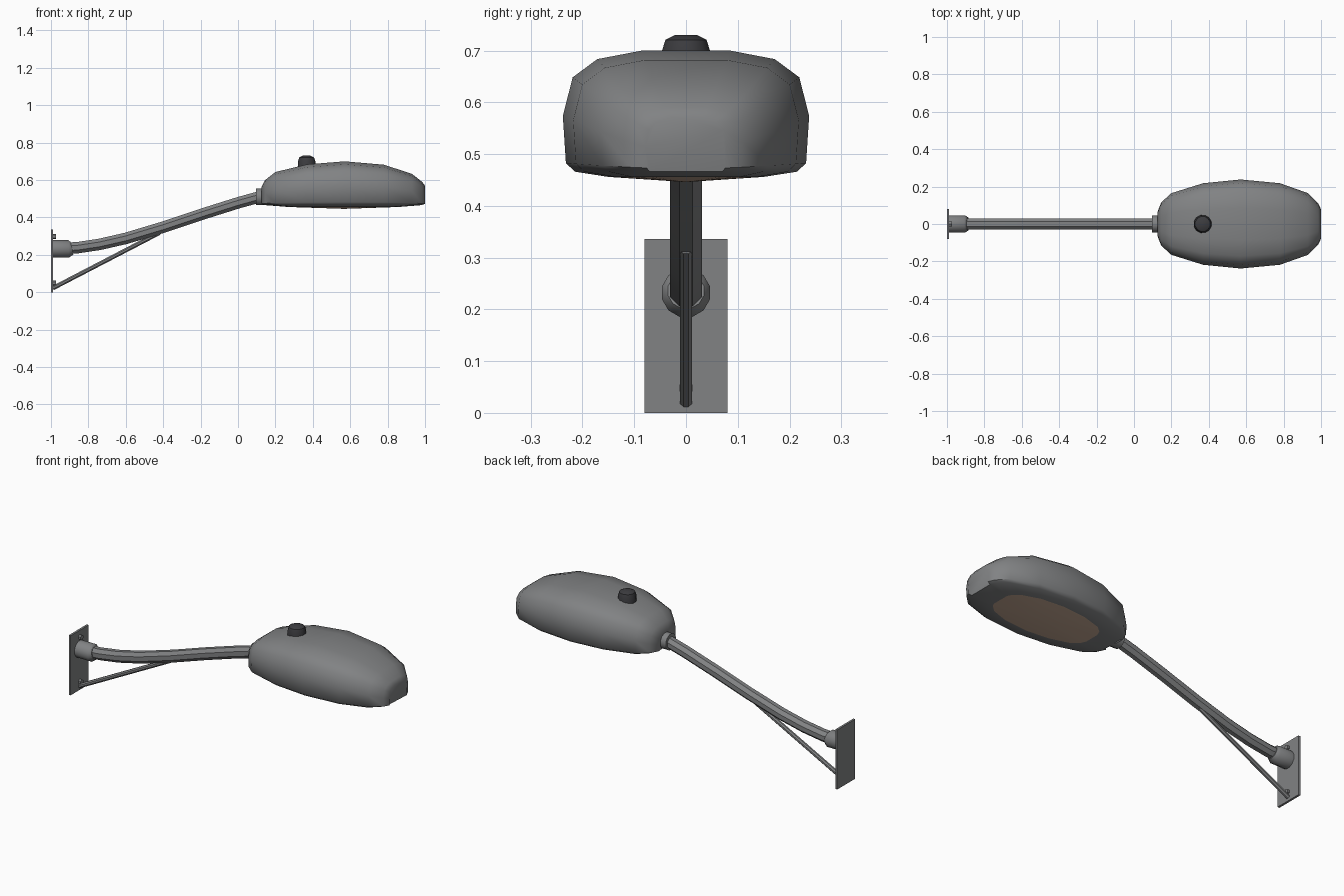
import bpy, bmesh, math
from mathutils import Vector

cube = bpy.data.objects.get("Cube")
if cube:
    bpy.data.objects.remove(cube, do_unlink=True)


def material(name, color):
    m = bpy.data.materials.new(name)
    m.use_nodes = True
    m.diffuse_color = (*color, 1)
    bsdf = next(n for n in m.node_tree.nodes if n.type == 'BSDF_PRINCIPLED')
    bsdf.inputs["Base Color"].default_value = (*color, 1)
    return m


GREY = material("painted grey metal", (0.22, 0.225, 0.23))
DARK = material("dark plastic", (0.045, 0.045, 0.05))
LENS = material("warm lens", (0.55, 0.39, 0.29))


def finish(name, bm, mats, angle=40):
    bmesh.ops.recalc_face_normals(bm, faces=bm.faces)
    mesh = bpy.data.meshes.new(name)
    bm.to_mesh(mesh)
    bm.free()
    for m in mats:
        mesh.materials.append(m)
    ob = bpy.data.objects.new(name, mesh)
    bpy.context.collection.objects.link(ob)
    bpy.ops.object.select_all(action='DESELECT')
    ob.select_set(True)
    bpy.context.view_layer.objects.active = ob
    bpy.ops.object.shade_smooth_by_angle(angle=math.radians(angle))
    return ob


def bridge(bm, a, b, closed=True):
    n = len(a)
    for i in range(n if closed else n - 1):
        j = (i + 1) % n
        bm.faces.new((a[i], a[j], b[j], b[i]))


def tube(name, path, radii, sides, mat, angle=40):
    """Sweep a polygon along points, one radius for each point."""
    bm = bmesh.new()
    pts = [Vector(p) for p in path]
    rings = []
    for i, p in enumerate(pts):
        d = (pts[min(i + 1, len(pts) - 1)] - pts[max(i - 1, 0)]).normalized()
        side = Vector((0, 1, 0)) if abs(d.y) < 0.9 else Vector((1, 0, 0))
        up = d.cross(side).normalized()
        ring = []
        for k in range(sides):
            t = math.tau * (k + 0.5) / sides
            ring.append(bm.verts.new(p + radii[i] * (side * math.cos(t) + up * math.sin(t))))
        rings.append(ring)
    for a, b in zip(rings, rings[1:]):
        bridge(bm, a, b)
    bm.faces.new(rings[0])
    bm.faces.new(rings[-1])
    return finish(name, bm, [mat], angle)


# Wall plate with bolts
bm = bmesh.new()
bmesh.ops.create_cube(bm, size=1)
for v in bm.verts:
    v.co = Vector((v.co.x * 0.012 - 0.994, v.co.y * 0.16, v.co.z * 0.336 + 0.168))
finish("wall_plate", bm, [GREY])
for label, z in (("lower", 0.048), ("upper", 0.298)):
    tube(label + "_bolt", [(-0.99, 0, z), (-0.974, 0, z)], [0.014, 0.014], 6, GREY, 25)

# Socket, curved arm, brace and collar
tube("arm_socket", [(-0.99, 0, 0.232), (-0.905, 0, 0.232), (-0.888, 0, 0.236)],
     [0.048, 0.048, 0.036], 12, GREY)
arm = [(-0.95, 0.234), (-0.86, 0.238), (-0.74, 0.256), (-0.6, 0.288), (-0.4, 0.348),
       (-0.2, 0.415), (0, 0.478), (0.13, 0.514)]
tube("curved_arm", [(x, 0, z) for x, z in arm], [0.033] * len(arm), 8, GREY, 30)
tube("brace", [(-0.99, 0, 0.022), (-0.42, 0, 0.318)], [0.0125] * 2, 8, GREY, 30)
tube("head_collar", [(0.095, 0, 0.51), (0.145, 0, 0.51)], [0.046] * 2, 12, GREY)

# Lamp head: stations of (x, half width, top), lofted through a rounded section
FLOOR, MID = 0.466, 0.567
stations = [(0.126, 0.065, 0.565), (0.145, 0.115, 0.6), (0.2, 0.165, 0.643),
            (0.37, 0.218, 0.684), (0.57, 0.238, 0.7), (0.78, 0.218, 0.682),
            (0.93, 0.165, 0.633), (0.985, 0.11, 0.59), (1.0, 0.078, 0.57)]
half = [(0.9, 0), (0.975, 0.07), (1, 0.46), (0.92, 0.78), (0.72, 0.93), (0.36, 1)]
section = half + [(0, 1)] + [(-a, b) for a, b in reversed(half)]
bm = bmesh.new()
rings = []
for x, w, top in stations:
    ring = []
    for a, b in section:
        px = MID + (x - MID) * (0.96 if b == 0 else 1)
        ring.append(bm.verts.new((px, a * w, FLOOR + b * (top - FLOOR))))
    rings.append(ring)
for a, b in zip(rings, rings[1:]):
    bridge(bm, a, b, closed=False)
bm.faces.new(rings[0])
bm.faces.new(rings[-1])

# Underside: sloping border, then a shallow lens
rim = [r[0] for r in rings] + [r[-1] for r in reversed(rings)]
inner = [bm.verts.new((MID + (v.co.x - MID) * 0.7, v.co.y * 0.7, 0.456)) for v in rim]
bridge(bm, rim, inner)
centre = bm.verts.new((MID, 0, 0.446))
for i, v in enumerate(inner):
    bm.faces.new((v, inner[(i + 1) % len(inner)], centre)).material_index = 1
finish("lamp_head", bm, [GREY, LENS], 50)

# Light sensor on top
tube("light_sensor", [(0.367, 0, 0.66), (0.367, 0, 0.7), (0.367, 0, 0.721), (0.367, 0, 0.73)],
     [0.049, 0.048, 0.041, 0.022], 12, DARK, 35)
